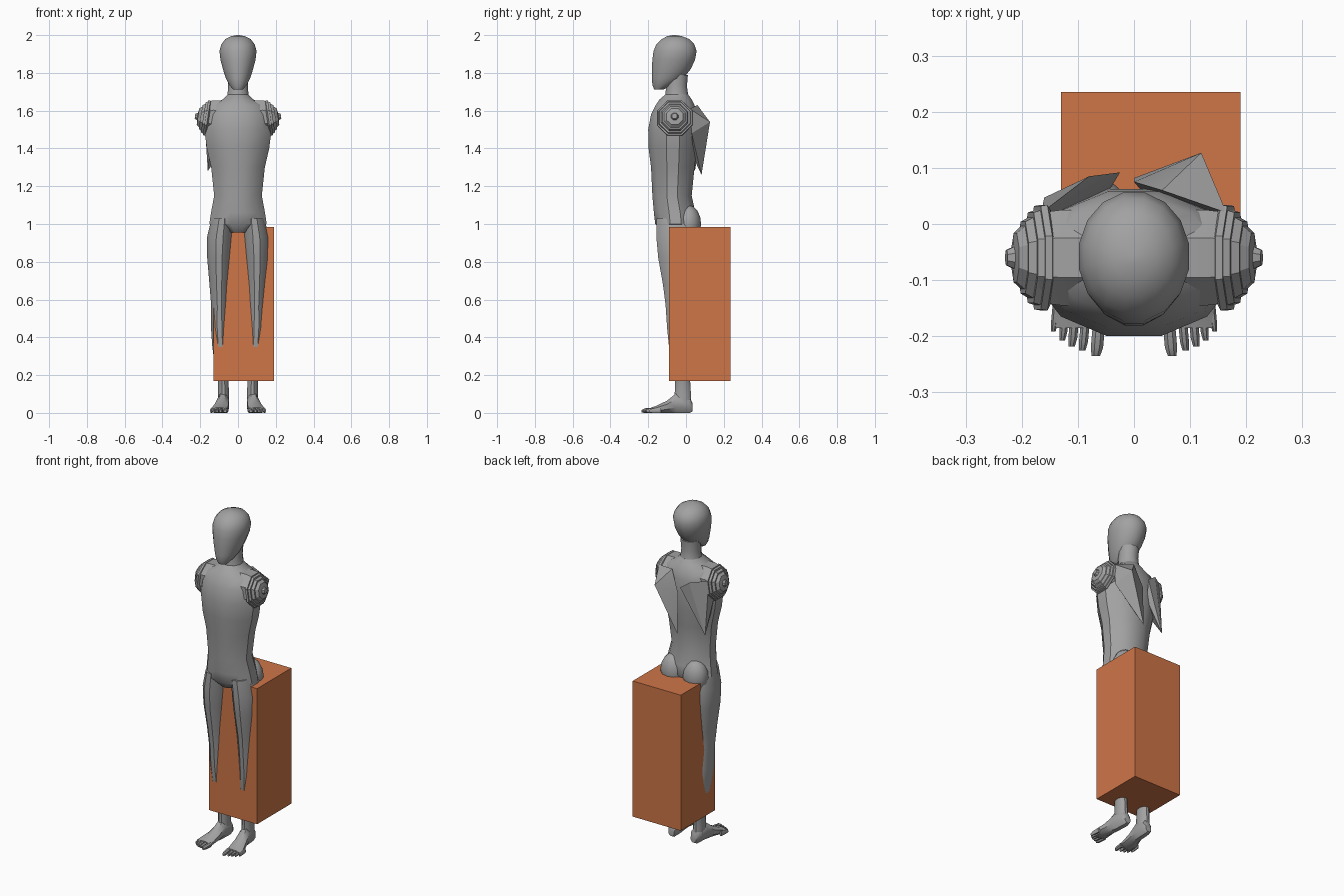
import bpy, bmesh, math
from mathutils import Matrix, Vector


def material(name, col):
    m = bpy.data.materials.new(name)
    m.diffuse_color = (*col, 1)
    return m


GREY = material("figure grey", (0.36, 0.36, 0.36))
ORANGE = material("box orange", (0.62, 0.18, 0.065))


def finish(bm, name, mat, mirror=False, angle=30):
    bmesh.ops.recalc_face_normals(bm, faces=bm.faces)
    me = bpy.data.meshes.new(name)
    bm.to_mesh(me)
    bm.free()
    ob = bpy.data.objects.new(name, me)
    bpy.context.collection.objects.link(ob)
    me.materials.append(mat)
    if mirror:
        ob.modifiers.new("mirror", 'MIRROR')
    if angle:
        bpy.ops.object.select_all(action='DESELECT')
        ob.select_set(True)
        bpy.context.view_layer.objects.active = ob
        bpy.ops.object.shade_smooth_by_angle(angle=math.radians(angle))
    return ob


def add_loft(bm, rings, axis='z', n=12):
    """Rings are (station, centre, radius, low, high) along the axis."""
    loops = []
    for a, c, r, lo, hi in rings:
        loop = []
        for i in range(n):
            t = 2 * math.pi * (i + 0.5) / n
            u = c + r * math.cos(t) / math.cos(math.pi / n)
            v = (lo + hi) / 2 + (hi - lo) / 2 * math.sin(t) / math.cos(math.pi / n if n % 4 == 0 else 0)
            loop.append(bm.verts.new({'x': (a, u, v), 'y': (u, a, v), 'z': (u, v, a)}[axis]))
        loops.append(loop)
    for p, q in zip(loops, loops[1:]):
        for i in range(n):
            j = (i + 1) % n
            bm.faces.new((p[i], p[j], q[j], q[i]))
    bm.faces.new(loops[0])
    bm.faces.new(loops[-1])


def loft(name, rings, axis='z', n=12, mirror=False, angle=35):
    bm = bmesh.new()
    add_loft(bm, rings, axis, n)
    return finish(bm, name, GREY, mirror, angle)


def hull(name, pts):
    bm = bmesh.new()
    for p in pts:
        bm.verts.new(p)
    bmesh.ops.convex_hull(bm, input=bm.verts[:])
    return finish(bm, name, GREY, angle=25)


# Box around the lower legs
bm = bmesh.new()
bmesh.ops.create_cube(bm, size=1, matrix=Matrix.Translation((0.03, 0.0725, 0.5775))
                      @ Matrix.Diagonal((0.32, 0.325, 0.815, 1)))
finish(bm, "box", ORANGE, angle=0)

# Head and neck
loft("head", [
    (1.712, 0, 0.026, -0.168, -0.12), (1.735, 0, 0.045, -0.178, -0.07),
    (1.77, 0, 0.064, -0.18, -0.015), (1.82, 0, 0.08, -0.181, 0.025),
    (1.87, 0, 0.093, -0.178, 0.048), (1.915, 0, 0.098, -0.172, 0.056),
    (1.95, 0, 0.089, -0.158, 0.045), (1.978, 0, 0.068, -0.13, 0.02),
    (1.994, 0, 0.038, -0.1, -0.02), (2.0, 0, 0.008, -0.07, -0.055)], n=16, angle=50)
loft("neck", [(1.62, 0, 0.075, -0.12, 0.03), (1.68, 0, 0.056, -0.11, 0.012),
              (1.73, 0, 0.052, -0.105, 0.005), (1.79, 0, 0.055, -0.1, 0.01)])

# Torso
loft("torso", [
    (0.955, 0, 0.06, -0.125, 0.03), (1.0, 0, 0.152, -0.163, 0.055),
    (1.06, 0, 0.143, -0.17, 0.05), (1.15, 0, 0.126, -0.178, 0.03),
    (1.3, 0, 0.142, -0.185, 0.045), (1.4, 0, 0.165, -0.198, 0.058),
    (1.5, 0, 0.178, -0.2, 0.062), (1.58, 0, 0.172, -0.185, 0.058),
    (1.63, 0, 0.145, -0.16, 0.045), (1.66, 0, 0.08, -0.14, 0.03),
    (1.685, 0, 0.055, -0.11, 0.012)])

# Buttocks
bm = bmesh.new()
bmesh.ops.create_uvsphere(bm, u_segments=12, v_segments=8, radius=1,
                          matrix=Matrix.Translation((0.073, 0.012, 1.0))
                          @ Matrix.Diagonal((0.075, 0.068, 0.1, 1)))
finish(bm, "buttocks", GREY, True, 50)

# Shoulder stumps and stepped octagonal caps
loft("shoulder_stump", [(0.07, -0.06, 0.085, 1.47, 1.655), (0.13, -0.06, 0.085, 1.475, 1.655),
                        (0.17, -0.06, 0.08, 1.49, 1.645)], 'x', 8, True)
steps = [(-0.035, 0.085), (-0.028, 0.097), (-0.016, 0.095), (-0.016, 0.087), (-0.004, 0.083),
         (-0.004, 0.074), (0.01, 0.066), (0.01, 0.058), (0.024, 0.045), (0.027, 0.02), (0.04, 0.014)]
bm = bmesh.new()
add_loft(bm, [(x, 0, r * 0.97, -r * 0.97, r * 0.97) for x, r in steps], 'x', 8)
bmesh.ops.transform(bm, verts=bm.verts, matrix=Matrix.Translation((0.188, -0.06, 1.565))
                    @ Matrix.Rotation(math.radians(-9), 4, 'Y'))
finish(bm, "shoulder_cap", GREY, True, 20)

# Pointed flaps hanging from the back of the shoulders
hull("right_back_flap", [(0.165, 0.02, 1.61), (0.12, 0.127, 1.54), (0.0, 0.082, 1.26), (0.0, 0.075, 1.5),
                         (0.05, 0.06, 1.63), (0.155, 0.03, 1.48), (0.03, 0.04, 1.35)])
hull("left_back_flap", [(-0.165, 0.02, 1.6), (-0.08, 0.085, 1.59), (-0.025, 0.092, 1.55), (-0.16, 0.047, 1.28),
                        (-0.175, -0.03, 1.52), (-0.15, -0.02, 1.38), (-0.05, 0.05, 1.45)])

# Legs
loft("leg", [
    (1.03, 0.085, 0.055, -0.155, 0.04), (0.93, 0.097, 0.067, -0.157, 0.07),
    (0.82, 0.101, 0.062, -0.147, 0.06), (0.68, 0.1, 0.051, -0.122, 0.045),
    (0.57, 0.098, 0.044, -0.108, 0.03), (0.45, 0.098, 0.045, -0.1, 0.05),
    (0.35, 0.093, 0.043, -0.09, 0.048), (0.25, 0.087, 0.036, -0.07, 0.035),
    (0.17, 0.078, 0.028, -0.057, 0.022), (0.1, 0.077, 0.029, -0.06, 0.026),
    (0.05, 0.077, 0.029, -0.06, 0.028)], mirror=True)

# Feet
loft("foot", [
    (0.035, 0.074, 0.018, 0.008, 0.05), (0.02, 0.075, 0.028, 0, 0.085),
    (-0.05, 0.079, 0.031, 0, 0.105), (-0.1, 0.087, 0.036, 0, 0.065),
    (-0.16, 0.098, 0.045, 0, 0.036), (-0.185, 0.1, 0.04, 0.002, 0.028)], 'y', 8, True)

# Toes, big toe first
bm = bmesh.new()
for x, tip, r in ((0.066, -0.235, 0.011), (0.09, -0.225, 0.008), (0.109, -0.218, 0.008),
                  (0.126, -0.208, 0.007), (0.142, -0.192, 0.006)):
    add_loft(bm, [(tip + 0.06, x - 0.004, r, 0, 0.028), (tip + 0.015, x, r, 0, 0.024),
                  (tip, x + 0.002, r * 0.7, 0.003, 0.015)], 'y', 8)
finish(bm, "toes", GREY, True)
